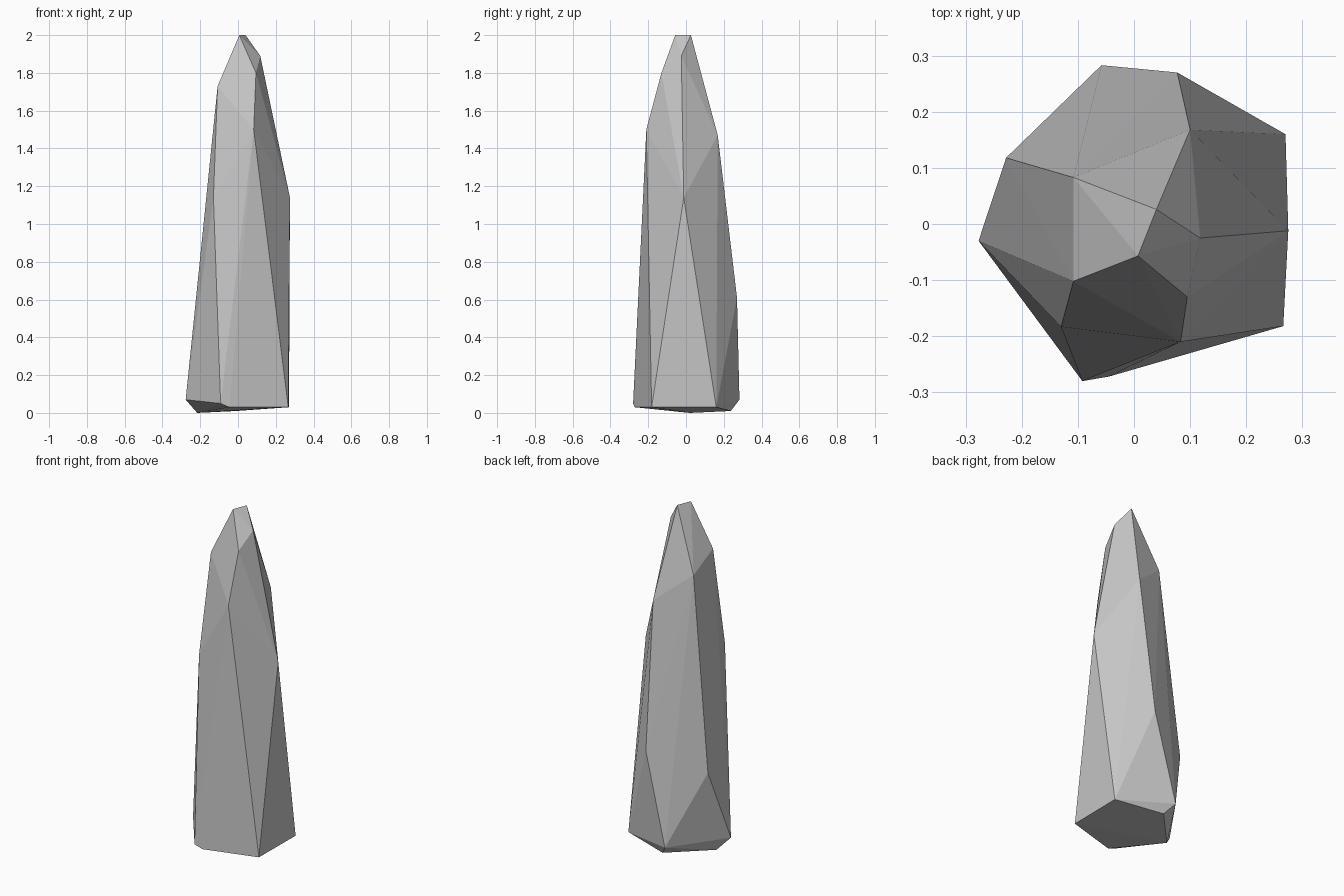
import bpy
import bmesh

# Remove the default object
default_cube = bpy.data.objects.get("Cube")
if default_cube is not None:
    bpy.data.objects.remove(default_cube, do_unlink=True)


def make_material(name, colour):
    material = bpy.data.materials.new(name)
    material.use_nodes = True
    material.diffuse_color = colour
    shader = material.node_tree.nodes["Principled BSDF"]
    shader.inputs["Base Color"].default_value = colour
    shader.inputs["Roughness"].default_value = 0.9
    return material


def make_faceted_stone(name, corner_groups, material):
    """Wrap flat facets around the corner points of a convex stone."""
    builder = bmesh.new()
    for group in corner_groups:
        for corner in group:
            builder.verts.new(corner)
    hull = bmesh.ops.convex_hull(builder, input=builder.verts[:])
    unused = [item for item in hull["geom_interior"]
              if isinstance(item, bmesh.types.BMVert)]
    bmesh.ops.delete(builder, geom=unused, context="VERTS")
    bmesh.ops.recalc_face_normals(builder, faces=builder.faces[:])
    mesh = bpy.data.meshes.new(name)
    builder.to_mesh(mesh)
    builder.free()
    mesh.materials.append(material)
    for face in mesh.polygons:
        face.use_smooth = False
    stone = bpy.data.objects.new(name, mesh)
    bpy.context.scene.collection.objects.link(stone)
    return stone


# Short ridge and chipped tip
tip = [(.007, -.057, 2), (.04, .026, 2), (.118, -.025, 1.89)]

# Shoulders where the taper starts
shoulders = [(.095, -.13, 1.8), (-.108, -.102, 1.73), (-.108, .083, 1.64),
             (.083, -.21, 1.5), (.1, .168, 1.47)]

# Corners along the shaft
shaft = [(-.13, -.183, 1.14), (.275, -.012, 1.14),
         (.077, .27, .61), (-.228, .118, .5)]

# Wide rim just above the ground
rim = [(-.277, -.03, .07), (-.058, .283, .07), (-.092, -.28, .05)]

# Slightly tilted underside
underside = [(-.045, -.272, .03), (.266, -.182, .03), (.27, .16, .03),
             (-.011, .237, .01), (-.216, .02, 0)]

grey_stone = make_material("grey stone", (.56, .56, .56, 1))
make_faceted_stone("stone_spire", [tip, shoulders, shaft, rim, underside],
                   grey_stone)
